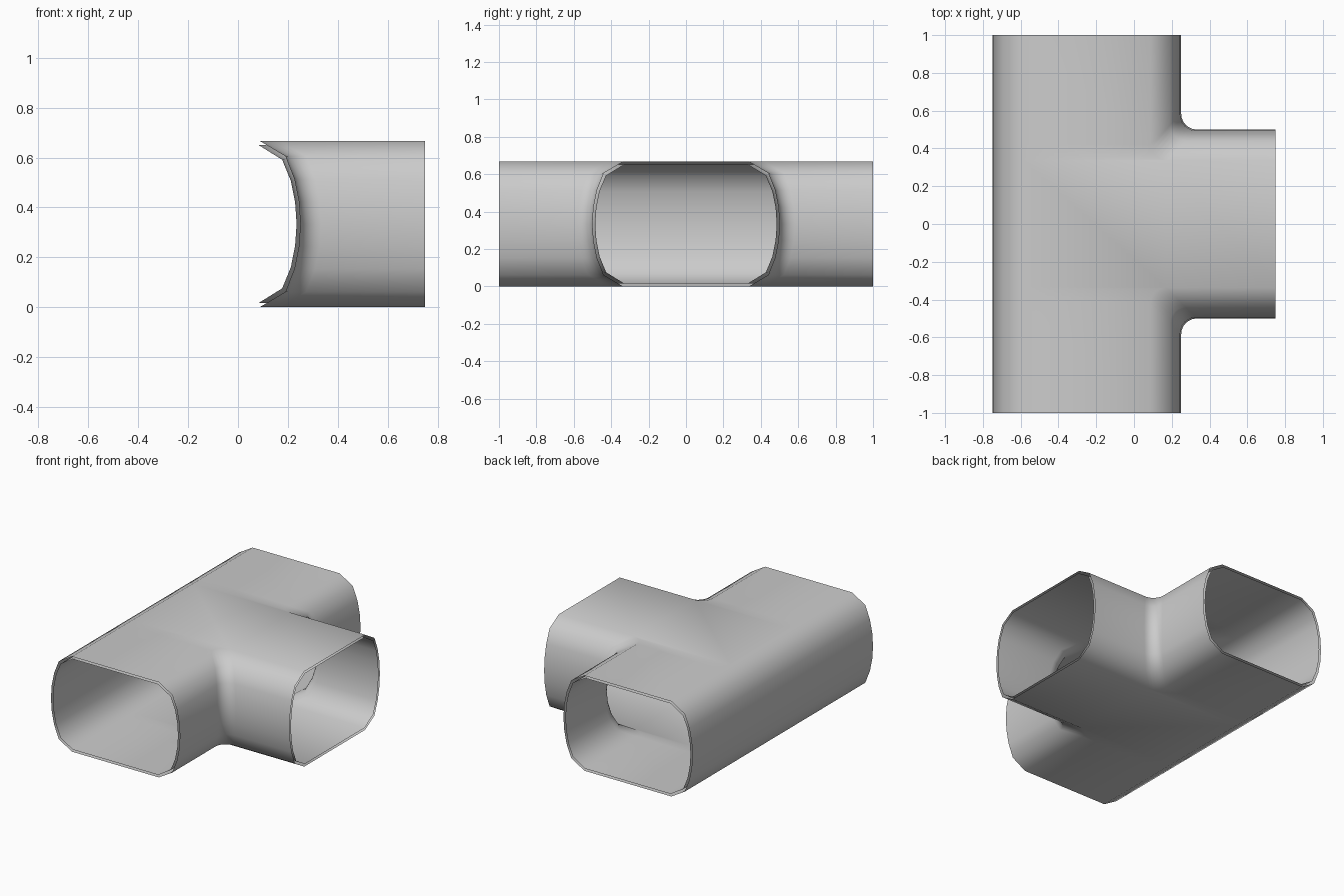
import bpy, bmesh, math

if "Cube" in bpy.data.objects:
    bpy.data.objects.remove(bpy.data.objects["Cube"])

R = 0.083      # fillet radius where branch meets main duct
ARC = 6        # fillet segments
MID = 0.3333   # half height


def station_points(a):
    """Plan path at wall inset a: main end, fillet arc (y > 0 side)."""
    cx, cy = 0.25 - a + R, 0.5 - a + R
    pts = [(0.25 - a, 1.0)]
    for k in range(ARC + 1):
        t = math.pi + k / ARC * math.pi / 2
        pts.append((cx + R * math.cos(t), cy + R * math.sin(t)))
    return pts


def tee_shell(name, half, inward):
    # full side profile from bottom to top: (inset, z)
    prof = [(a, MID - d) for a, d in reversed(half)] + [(a, MID + d) for a, d in half[1:]]
    n = len(prof)
    bm = bmesh.new()
    paths = [station_points(a) for a, z in prof]

    # stations along the main duct, each with a front and a back column
    order = [(j, 1) for j in range(ARC + 2)] + [(j, -1) for j in reversed(range(ARC + 2))]
    front, back = [], []
    for j, s in order:
        front.append([bm.verts.new((paths[i][j][0], s * paths[i][j][1], prof[i][1])) for i in range(n)])
        back.append([bm.verts.new((-0.75 + prof[i][0], s * paths[i][j][1], prof[i][1])) for i in range(n)])

    def skin(c0, c1):
        for i in range(n - 1):
            bm.faces.new((c0[i], c0[i + 1], c1[i + 1], c1[i]))

    def flats(a0, a1, b0, b1):
        for i in (0, n - 1):
            bm.faces.new((a0[i], a1[i], b1[i], b0[i]))

    # main duct walls, with the opening left at the middle gap
    for k in range(len(order) - 1):
        skin(back[k], back[k + 1])
        flats(back[k], back[k + 1], front[k], front[k + 1])
        if k != ARC + 1:
            skin(front[k], front[k + 1])

    # branch duct
    ends = [[bm.verts.new((0.75, s * (0.5 - a), z)) for a, z in prof] for s in (1, -1)]
    roots = [front[ARC + 1], front[ARC + 2]]
    for e, r in zip(ends, roots):
        skin(e, r)
    flats(roots[0], ends[0], roots[1], ends[1])

    bmesh.ops.recalc_face_normals(bm, faces=bm.faces[:])
    bm.faces.ensure_lookup_table()
    # make the back wall point outward, or inward for the lining
    wall = min(bm.faces, key=lambda f: f.calc_center_median().x)
    if (wall.normal.x > 0) != inward:
        bmesh.ops.reverse_faces(bm, faces=bm.faces[:])
    me = bpy.data.meshes.new(name)
    bm.to_mesh(me)
    bm.free()
    ob = bpy.data.objects.new(name, me)
    bpy.context.collection.objects.link(ob)
    bpy.ops.object.select_all(action='DESELECT')
    ob.select_set(True)
    bpy.context.view_layer.objects.active = ob
    bpy.ops.object.shade_smooth_by_angle(angle=math.radians(50))
    return ob


# outer skin and inner lining, both open at the three ends
tee_shell("duct_outer_skin",
          [(0, 0), (0.006, 0.09), (0.024, 0.18), (0.06, 0.272), (0.163, 0.3333)], False)
tee_shell("duct_inner_lining",
          [(0.015, 0), (0.021, 0.087), (0.038, 0.173), (0.073, 0.258), (0.168, 0.317)], True)
